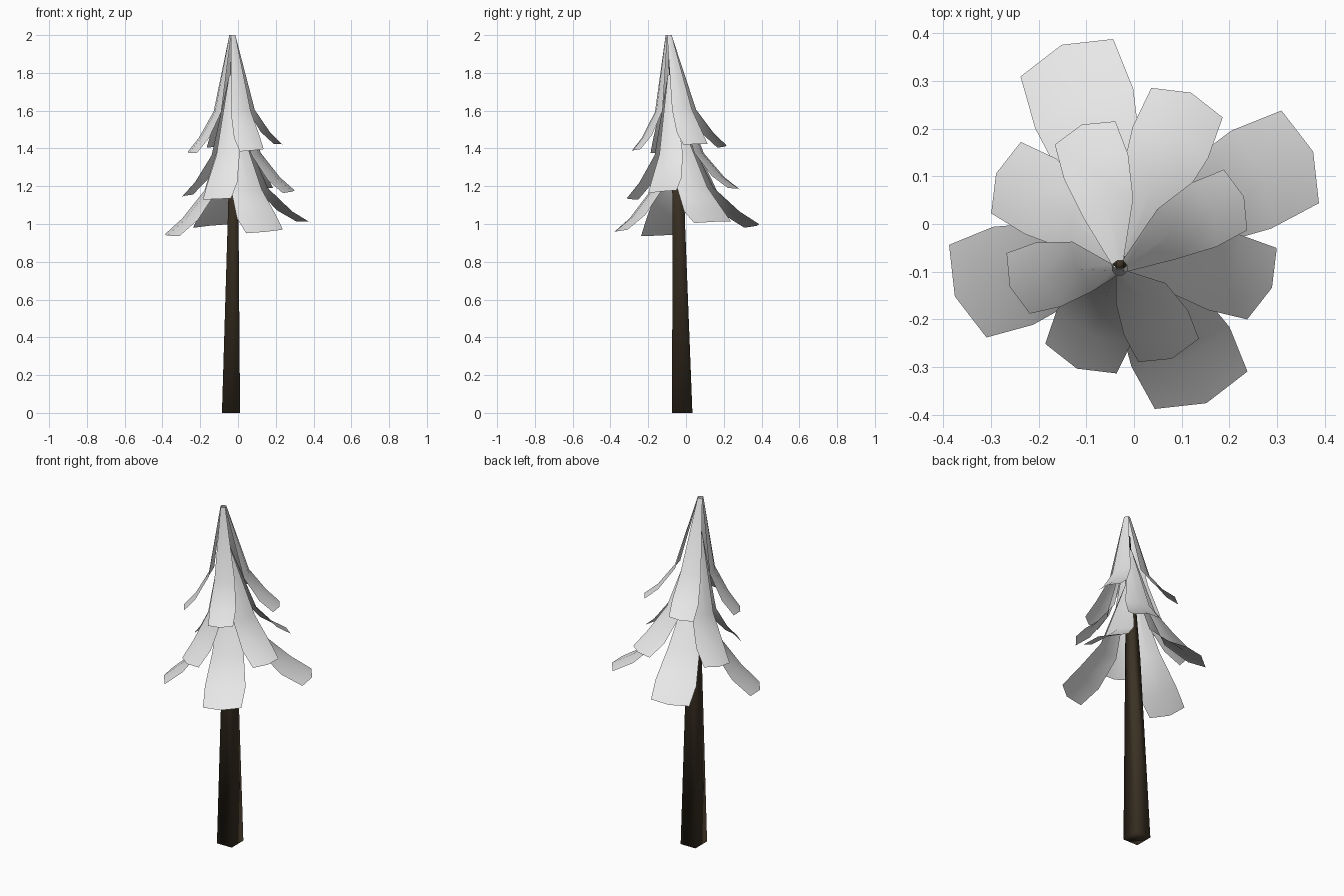
import bpy, bmesh, math
from mathutils import Vector

cube = bpy.data.objects.get("Cube")
if cube:
    bpy.data.objects.remove(cube, do_unlink=True)


def material(name, rgb):
    m = bpy.data.materials.new(name)
    m.use_nodes = True
    m.diffuse_color = (*rgb, 1)
    m.node_tree.nodes["Principled BSDF"].inputs["Base Color"].default_value = (*rgb, 1)
    return m


snow = material("pale grey", (0.8, 0.8, 0.8))
bark = material("dark bark", (0.045, 0.032, 0.018))


def finish(bm, name, mat):
    mesh = bpy.data.meshes.new(name)
    bm.to_mesh(mesh)
    bm.free()
    mesh.materials.append(mat)
    obj = bpy.data.objects.new(name, mesh)
    bpy.context.collection.objects.link(obj)
    mesh.shade_smooth()
    return obj


def bridge(bm, rows, closed=False):
    for a, b in zip(rows, rows[1:]):
        for i in range(len(a) if closed else len(a) - 1):
            j = (i + 1) % len(a)
            bm.faces.new((a[i], b[i], b[j], a[j]))


# Tapered, slightly leaning square trunk
bm = bmesh.new()
rings = []
for x, y, z, hx, hy in ((-0.037, -0.02, 0, 0.048, 0.054),
                        (-0.025, -0.04, 1.1, 0.027, 0.031),
                        (-0.03, -0.085, 1.88, 0.008, 0.008)):
    corners = ((-1, -1), (-1, 1), (1, 1), (1, -1))
    rings.append([bm.verts.new((x + sx * hx, y + sy * hy, z)) for sx, sy in corners])
bridge(bm, rings, closed=True)
bm.faces.new(rings[0])
bm.faces.new(rings[-1])
bmesh.ops.recalc_face_normals(bm, faces=bm.faces)
finish(bm, "trunk", bark)

# Leaf rows: reach, half width, drop below the leaf top, outward bulge of the midline
ROWS = ((0.012, 0.013, 0, 0.004), (0.095, 0.056, 0.40, 0.014),
        (0.175, 0.072, 0.53, 0.018), (0.244, 0.068, 0.60, 0.019))
TILT = 0.07


def leaf_tier(name, apex, foot, scale, turn):
    """Four drooping leaves around an axis leaning from foot to apex."""
    apex, foot = Vector(apex), Vector(foot)
    bm = bmesh.new()
    for k in range(4):
        a = turn + k * math.pi / 2
        out = Vector((math.cos(a), math.sin(a), 0))
        side = Vector((-out.y, out.x, 0))
        rows = []
        for reach, half, drop, bulge in ROWS:
            t = drop / ROWS[-1][2]
            row = []
            for s in (-1, 0, 1):
                spread = 1 + (scale - 1) * min(1, t * 1.5)
                off = (out * (reach + bulge * (s == 0)) + side * half * s) * spread
                p = apex.lerp(foot, t) + off
                p.z += TILT * (off.x + off.y) * t
                row.append(bm.verts.new(p))
            rows.append(row)
        bridge(bm, rows)
    finish(bm, name, snow)


leaf_tier("top_leaves", (-0.03, -0.092, 2.0), (-0.015, -0.037, 1.4), 1.0, math.radians(21))
leaf_tier("middle_leaves", (-0.03, -0.08, 1.79), (0, -0.014, 1.16), 1.19, math.radians(67.5))
leaf_tier("bottom_leaves", (-0.03, -0.065, 1.6), (0, 0, 0.975), 1.54, math.radians(22))
